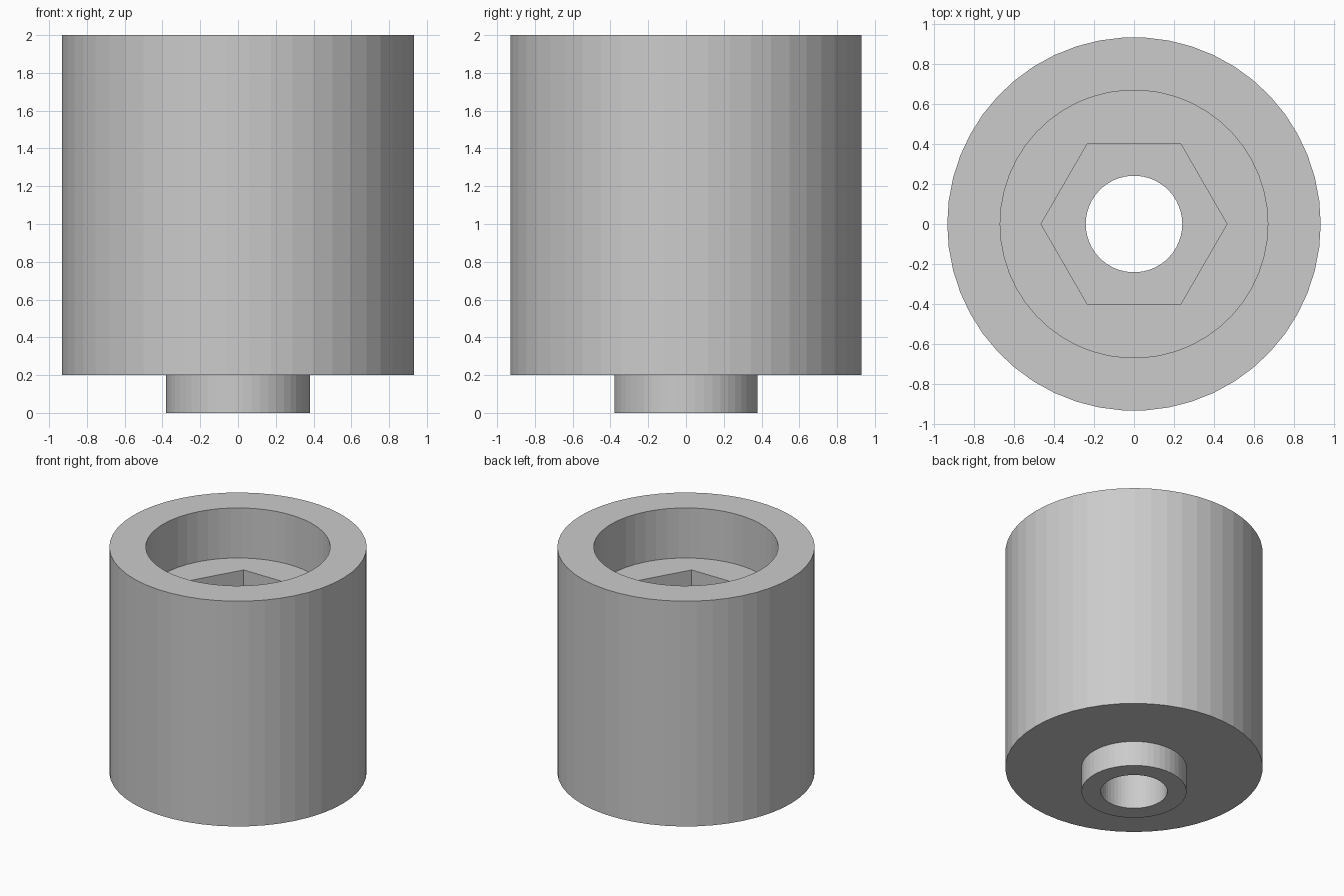
import bpy
import bmesh
from math import cos, sin, tau

cube = bpy.data.objects.get("Cube")
if cube:
    bpy.data.objects.remove(cube, do_unlink=True)

SIDES = 50

grey = bpy.data.materials.new("plain grey")
grey.use_nodes = True
colour = (0.6, 0.6, 0.6, 1)
grey.diffuse_color = colour
grey.node_tree.nodes["Principled BSDF"].inputs["Base Color"].default_value = colour

bm = bmesh.new()


def ring(radius, z, sides=SIDES):
    """Closed loop of vertices with a corner on the +x axis."""
    return [bm.verts.new((radius * cos(tau * i / sides), radius * sin(tau * i / sides), z))
            for i in range(sides)]


def wall(a, b):
    """Upright band of quads between two equal rings."""
    for i in range(len(a)):
        j = (i + 1) % len(a)
        bm.faces.new((a[i], a[j], b[j], b[i]))


def flat_ring(outer, inner, up):
    """Level face between two rings of any side count."""
    edges = []
    for loop in (outer, inner):
        for i, v in enumerate(loop):
            w = loop[(i + 1) % len(loop)]
            edges.append(bm.edges.get((v, w)) or bm.edges.new((v, w)))
    bmesh.ops.triangle_fill(bm, use_beauty=True, use_dissolve=False,
                            edges=edges, normal=(0, 0, up))


# Boss and main body
boss_bottom, boss_top = ring(0.38, 0), ring(0.38, 0.2)
body_bottom, body_top = ring(0.932, 0.2), ring(0.932, 2)
# Round recess, hexagonal pocket and through hole
recess_top, recess_floor = ring(0.668, 2), ring(0.668, 1.6)
hex_top, hex_floor = ring(0.464, 1.6, 6), ring(0.464, 1.2, 6)
hole_top, hole_bottom = ring(0.241, 1.2), ring(0.241, 0)

for a, b in ((boss_bottom, boss_top), (body_bottom, body_top),
             (recess_top, recess_floor), (hex_top, hex_floor), (hole_top, hole_bottom)):
    wall(a, b)
for outer, inner, up in ((body_bottom, boss_top, -1), (body_top, recess_top, 1),
                         (recess_floor, hex_top, 1), (hex_floor, hole_top, 1),
                         (boss_bottom, hole_bottom, -1)):
    flat_ring(outer, inner, up)

bmesh.ops.recalc_face_normals(bm, faces=bm.faces)
mesh = bpy.data.meshes.new("bushing_body")
bm.to_mesh(mesh)
bm.free()
mesh.materials.append(grey)
bpy.context.collection.objects.link(bpy.data.objects.new("bushing_body", mesh))
